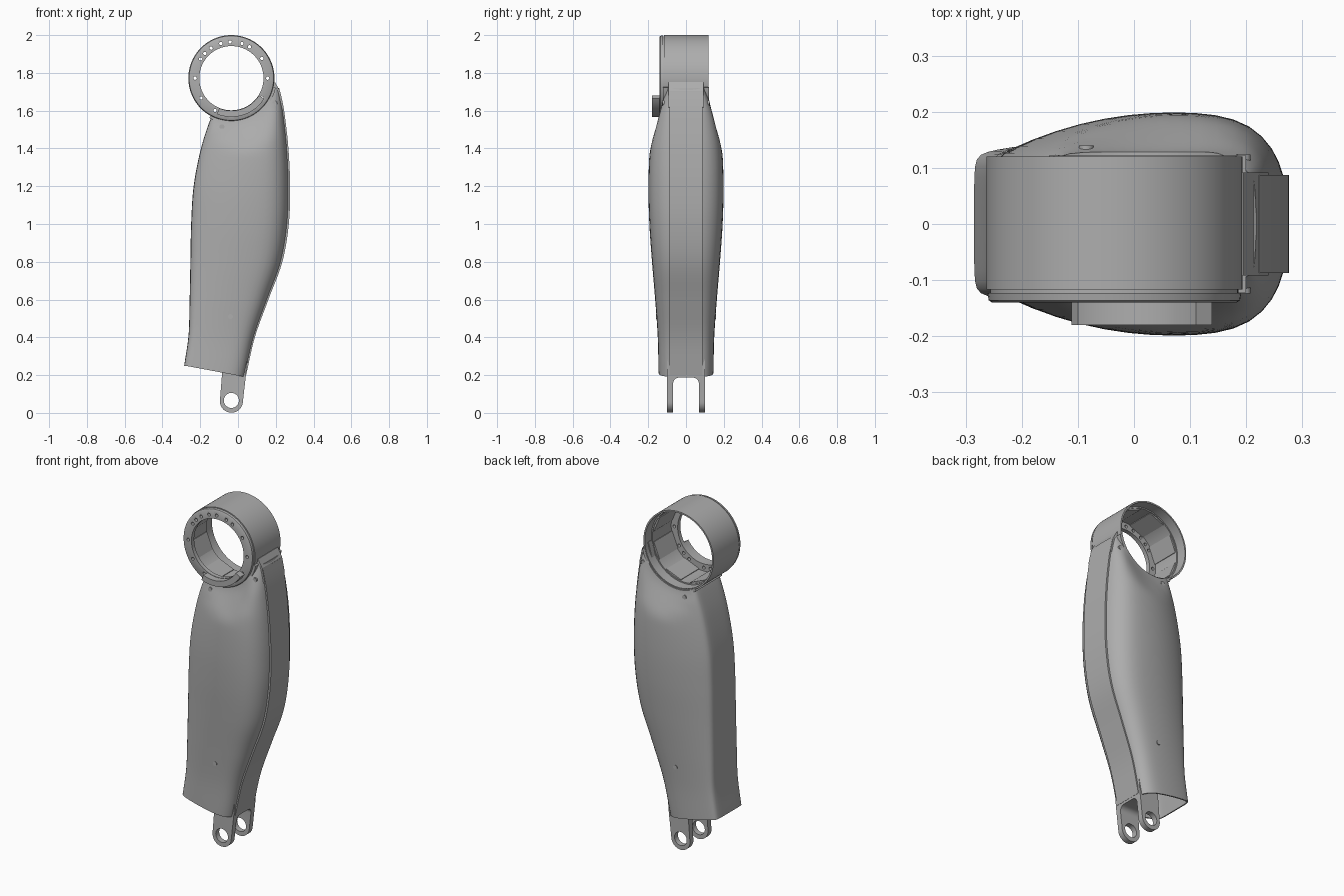
import bpy, bmesh, math
from mathutils import Vector

if "Cube" in bpy.data.objects:
    bpy.data.objects.remove(bpy.data.objects["Cube"])

CX, CZ, R = -0.035, 1.772, 0.228          # hub axis and radius

grey = bpy.data.materials.new("plain_grey")
grey.use_nodes = True
grey.diffuse_color = (0.42, 0.42, 0.42, 1)
grey.node_tree.nodes["Principled BSDF"].inputs["Base Color"].default_value = (0.42, 0.42, 0.42, 1)


def finish(name, bm):
    """Turn a bmesh into a grey object with consistent normals."""
    bmesh.ops.recalc_face_normals(bm, faces=bm.faces)
    mesh = bpy.data.meshes.new(name)
    bm.to_mesh(mesh)
    bm.free()
    mesh.materials.append(grey)
    ob = bpy.data.objects.new(name, mesh)
    bpy.context.collection.objects.link(ob)
    return ob


def smooth(ob, angle=35):
    ob.data.shade_smooth()
    ob.data.set_sharp_from_angle(angle=math.radians(angle))


def bake(ob):
    """Apply the modifier stack."""
    bpy.context.view_layer.update()
    mesh = bpy.data.meshes.new_from_object(ob.evaluated_get(bpy.context.evaluated_depsgraph_get()))
    ob.modifiers.clear()
    ob.data = mesh


def cut(ob, cutter):
    cutter.hide_render = True
    mod = ob.modifiers.new("cut", "BOOLEAN")
    mod.operation, mod.solver, mod.object = "DIFFERENCE", "EXACT", cutter
    bake(ob)
    bpy.data.objects.remove(cutter)


def prism(name, outline, lo, hi, axis="y"):
    """Extrude an outline of (a, z) points along y (a = x) or x (a = y)."""
    put = (lambda a, z, d: (a, d, z)) if axis == "y" else (lambda a, z, d: (d, a, z))
    bm = bmesh.new()
    ends = [[bm.verts.new(put(a, z, d)) for a, z in outline] for d in (lo, hi)]
    bm.faces.new(ends[0])
    bm.faces.new(ends[1])
    n = len(outline)
    for i in range(n):
        j = (i + 1) % n
        bm.faces.new((ends[0][i], ends[0][j], ends[1][j], ends[1][i]))
    return finish(name, bm)


def arc(x, z, r, a0, a1, n):
    return [(x + r * math.cos(math.radians(a0 + (a1 - a0) * i / n)),
             z + r * math.sin(math.radians(a0 + (a1 - a0) * i / n))) for i in range(n + 1)]


def disc(x, z, r, n=24):
    return arc(x, z, r, 0, 360, n)[:-1]


def sector(name, r0, r1, a0, a1, lo, hi):
    ob = prism(name, arc(CX, CZ, r0, a0, a1, 32) + arc(CX, CZ, r1, a1, a0, 32), lo, hi)
    smooth(ob)
    return ob


# Shell stations: height, rear edge x, front edge x, half width
STATIONS = [(0.19, -0.285, 0.04, 0.146), (0.4, -0.262, 0.088, 0.15), (0.6, -0.256, 0.16, 0.164),
            (0.8, -0.252, 0.234, 0.181), (1.0, -0.248, 0.268, 0.195), (1.2, -0.235, 0.275, 0.2),
            (1.4, -0.196, 0.266, 0.192), (1.55, -0.148, 0.25, 0.168), (1.63, -0.11, 0.238, 0.14),
            (1.72, -0.06, 0.218, 0.1)]


def station(z):
    """Smoothly interpolate the station table."""
    s = STATIONS
    i = max(k for k in range(len(s) - 1) if s[k][0] <= z or k == 0)
    a, b = s[i], s[i + 1]
    p, q = s[max(i - 1, 0)], s[min(i + 2, len(s) - 1)]
    h = b[0] - a[0]
    t = (z - a[0]) / h
    out = []
    for c in (1, 2, 3):
        m0 = (b[c] - p[c]) / (b[0] - p[0]) * h
        m1 = (q[c] - a[c]) / (q[0] - a[0]) * h
        out.append((2 * t**3 - 3 * t**2 + 1) * a[c] + (t**3 - 2 * t**2 + t) * m0
                   + (3 * t**2 - 2 * t**3) * b[c] + (t**3 - t**2) * m1)
    return out


def section(z):
    """Closed cross-section: flat rear, swelling flanks, flat front strip."""
    xl, xr, hy = station(z)
    yc, ys = min(0.125, hy * 0.86), 0.088
    half = [(0, 0), (0, yc * 0.5), (0.002, yc * 0.85), (0.025, yc)]
    half += [(f, yc + (hy - yc) * g) for f, g in ((0.12, 0.36), (0.28, 0.74), (0.45, 0.95), (0.6, 1))]
    half += [(f, ys + (hy - ys) * g) for f, g in ((0.75, 0.97), (0.87, 0.8), (0.95, 0.42), (0.985, 0))]
    half += [(0.995, ys * 0.5), (1, 0)]
    pts = []
    for f, y in half:
        x = xl + f * (xr - xl)
        lift = 0.06 * min(1, max(0, (0.04 - x) / 0.32)) * max(0, 1 - (z - 0.19) / 0.25)
        # flanks close in toward the hub
        reach = max(0, math.hypot(x - CX, z - CZ) - 0.23)
        pts.append(Vector((x, min(y, 0.125 + 0.4 * reach), z + lift)))
    return pts + [Vector((p.x, -p.y, p.z)) for p in pts[-2:0:-1]]


# Hollow leg shell, lofted through the sections
bm = bmesh.new()
ROWS = 48
loops = [[bm.verts.new(p) for p in section(0.19 + 1.53 * i / ROWS)] for i in range(ROWS + 1)]
for a, b in zip(loops, loops[1:]):
    for i in range(len(a)):
        j = (i + 1) % len(a)
        bm.faces.new((a[i], a[j], b[j], b[i]))
shell = finish("leg_shell", bm)
sub = shell.modifiers.new("round", "SUBSURF")
sub.levels = sub.render_levels = 1
thick = shell.modifiers.new("wall", "SOLIDIFY")
thick.thickness, thick.offset = 0.008, -1
bake(shell)
cut(shell, prism("hub_cutter", disc(CX, CZ, R - 0.002, 96), -0.4, 0.4))
smooth(shell)

# Front strip following the shell's front edge
zs = [0.2 + 1.5 * i / 40 for i in range(41)]
edge = [(station(z)[1] + 0.001, z) for z in zs]
strip = prism("front_strip", edge + [(x - 0.016, z) for x, z in reversed(edge)], -0.087, 0.087)
smooth(strip)

# Bracket joining the strip to the hub, and cradle under the hub
prism("top_bracket", [(0.18, 1.752), (0.195, 1.752), (0.222, 1.705), (0.24, 1.62),
                      (0.19, 1.6), (0.15, 1.64)], -0.092, 0.092)
sector("hub_cradle", R - 0.006, R + 0.012, 241, 348, -0.122, 0.122)

# Hub ring, lathed about the y axis
profile = [(0.12, R), (-0.117, R), (-0.117, 0.221), (-0.123, 0.221), (-0.123, 0.226), (-0.136, 0.224),
           (-0.14, 0.218), (-0.14, 0.17), (-0.115, 0.17), (-0.115, 0.212), (0.06, 0.212),
           (0.06, 0.219), (0.12, 0.219)]
bm = bmesh.new()
SEG = 96
rings = [[bm.verts.new((CX + r * math.cos(math.tau * i / SEG), y, CZ + r * math.sin(math.tau * i / SEG)))
          for i in range(SEG)] for y, r in profile]
for a, b in zip(rings, rings[1:] + rings[:1]):
    for i in range(SEG):
        j = (i + 1) % SEG
        bm.faces.new((a[i], a[j], b[j], b[i]))
hub = finish("hub_ring", bm)

# Bolt holes through the flange
bm = bmesh.new()
for deg in (0, 33, 60, 73, 92, 107, 124, 137, 148, 180, 213, 243, 257, 270, 300, 313, 327):
    c = arc(CX, CZ, 0.192, deg, deg, 1)[0]
    ends = [[bm.verts.new((x, y, z)) for x, z in disc(*c, 0.009, 12)] for y in (-0.2, -0.1)]
    bm.faces.new(ends[0])
    bm.faces.new(ends[1])
    for i in range(12):
        j = (i + 1) % 12
        bm.faces.new((ends[0][i], ends[0][j], ends[1][j], ends[1][i]))
cut(hub, finish("bolt_cutter", bm))
smooth(hub)

# Flat pads lining the inside of the hub
for k in range(8):
    mid = 45 * k + 22.5
    pad = arc(CX, CZ, 0.208, mid - 14, mid + 14, 1) + arc(CX, CZ, 0.216, mid + 14, mid - 14, 6)
    prism("hub_pad", pad, -0.116, 0.055)

# Stop segment on the flange face
sector("stop_segment", 0.172, 0.205, 248, 328, -0.18, -0.138)

# Ankle fork: rounded lug, slotted between the tines and drilled
lug = [(0.05, 0.3), (-0.08, 0.3), (-0.085, 0.2)] + arc(CX, 0.062, 0.061, 180, 360, 20) + [(0.042, 0.2)]
fork = prism("ankle_fork", lug, -0.1, 0.1)
slot = [(-0.068, -0.1), (0.068, -0.1)] + arc(0.036, 0.155, 0.032, 0, 90, 8) + arc(-0.036, 0.155, 0.032, 90, 180, 8)
cut(fork, prism("slot_cutter", slot, -0.3, 0.3, "x"))
cut(fork, prism("pin_cutter", disc(CX, 0.066, 0.04, 32), -0.3, 0.3))
smooth(fork)

# Screw heads on both flanks
for x, z in ((-0.085, 1.515), (0.195, 1.64), (-0.04, 0.51)):
    for side in (-1, 1):
        hit, point, normal, _ = shell.ray_cast((x, side, z), (0, -side, 0))
        if hit:
            ys = sorted((point.y - side * 0.012, point.y + side * 0.003))
            smooth(prism("screw_head", disc(x, z, 0.013, 16), *ys))
